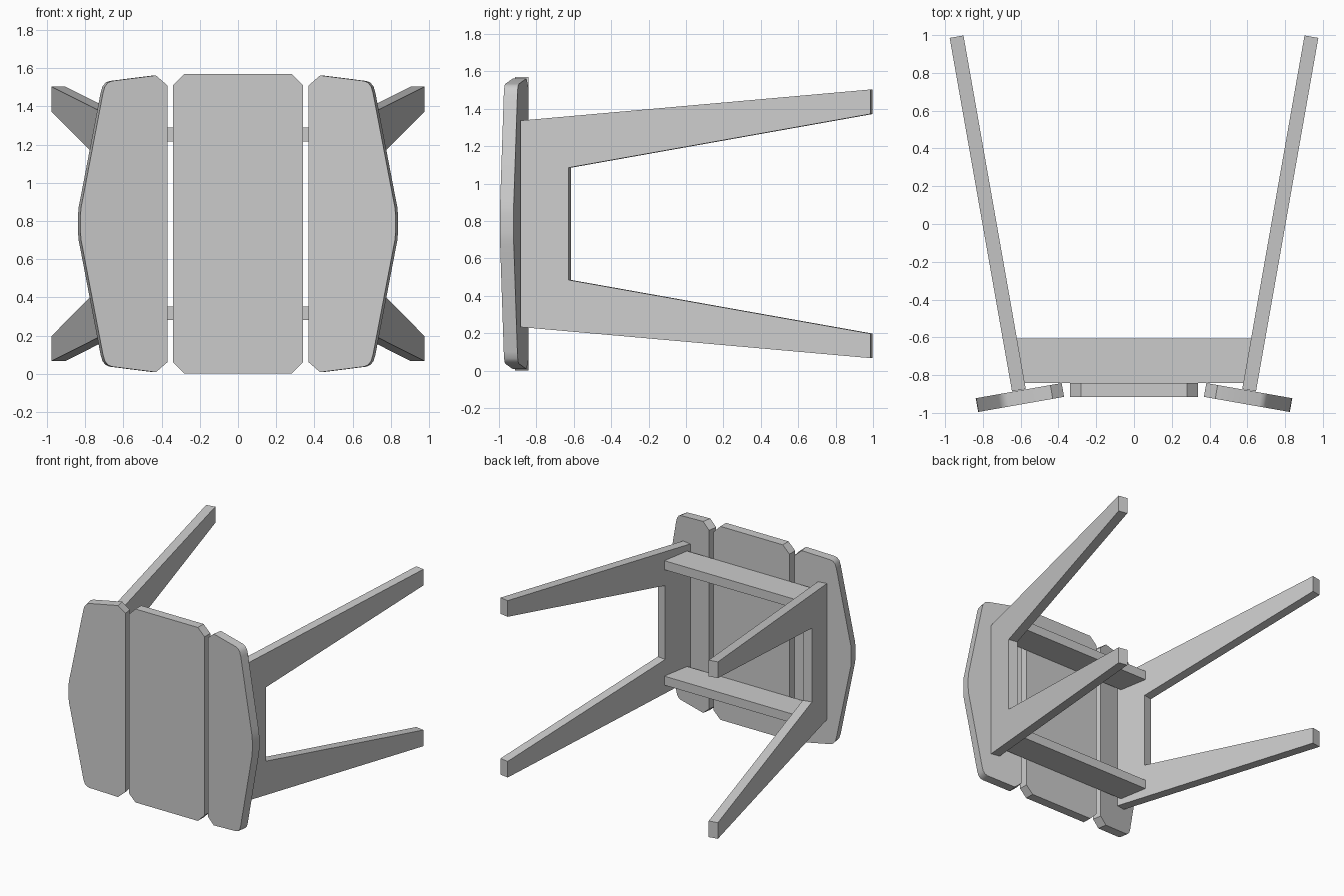
import bpy, bmesh, math
from mathutils import Vector

if "Cube" in bpy.data.objects:
    bpy.data.objects.remove(bpy.data.objects["Cube"])

MID = 0.785          # height of the symmetry plane
THICK = 0.074
TILT = math.radians(10)
S, C, T = math.sin(TILT), math.cos(TILT), math.tan(TILT)


def prism(name, outline, offset, mirror=False, smooth=False):
    """Extrude a planar 3D outline along an offset vector."""
    bm = bmesh.new()
    face = bm.faces.new([bm.verts.new(p) for p in outline])
    ext = bmesh.ops.extrude_face_region(bm, geom=[face], use_keep_orig=True)
    verts = [g for g in ext["geom"] if isinstance(g, bmesh.types.BMVert)]
    bmesh.ops.translate(bm, verts=verts, vec=Vector(offset))
    bmesh.ops.recalc_face_normals(bm, faces=bm.faces)
    mesh = bpy.data.meshes.new(name)
    bm.to_mesh(mesh)
    bm.free()
    obj = bpy.data.objects.new(name, mesh)
    bpy.context.collection.objects.link(obj)
    if smooth:
        bpy.ops.object.select_all(action='DESELECT')
        obj.select_set(True)
        bpy.context.view_layer.objects.active = obj
        bpy.ops.object.shade_smooth_by_angle(angle=math.radians(30))
    if mirror:
        obj.modifiers.new("Mirror", 'MIRROR').use_axis[0] = True
    return obj


def flip_z(half):
    """Complete an upper half outline with its reflection below MID."""
    return half + [(a, 2 * MID - z) for a, z in reversed(half)]


# Centre plank with chamfered corners
half = [(-0.34, 1.51), (-0.28, 1.57), (0.28, 1.57), (0.34, 1.51)]
prism("centre_plank", [(x, -0.915, z) for x, z in flip_z(half)], (0, THICK, 0))

# Tilted side planks with a bowed outer edge
half = [(0.37, 1.51), (0.43, 1.562), (0.66, 1.533), (0.681, 1.524),
        (0.697, 1.504), (0.707, 1.47), (0.814, 0.91), (0.822, 0.87), (0.825, 0.83)]
prism("side_plank", [(x, -0.915 - (x - 0.37) * T, z) for x, z in flip_z(half)],
      (THICK * S, THICK * C, 0), mirror=True, smooth=True)

# Splayed side frames, each a pair of legs joined by an upright
half = [(-0.615, 1.085), (0.998, 1.372), (0.998, 1.503), (-0.873, 1.337)]
upper = [(y, z) for y, z in half]
lower = [(y, 2 * MID - z) for y, z in reversed(half)]
prism("leg_frame", [(0.573 + (y + 0.873) * T, y, z) for y, z in upper + lower],
      (THICK * C, -THICK * S, 0), mirror=True)

# Cross rails between the frames
for name, z in (("lower_rail", 0.28), ("upper_rail", 1.217)):
    front, back = 0.579, 0.62
    prism(name, [(-front, -0.841, z), (front, -0.841, z),
                 (back, -0.607, z), (-back, -0.607, z)], (0, 0, 0.073))
